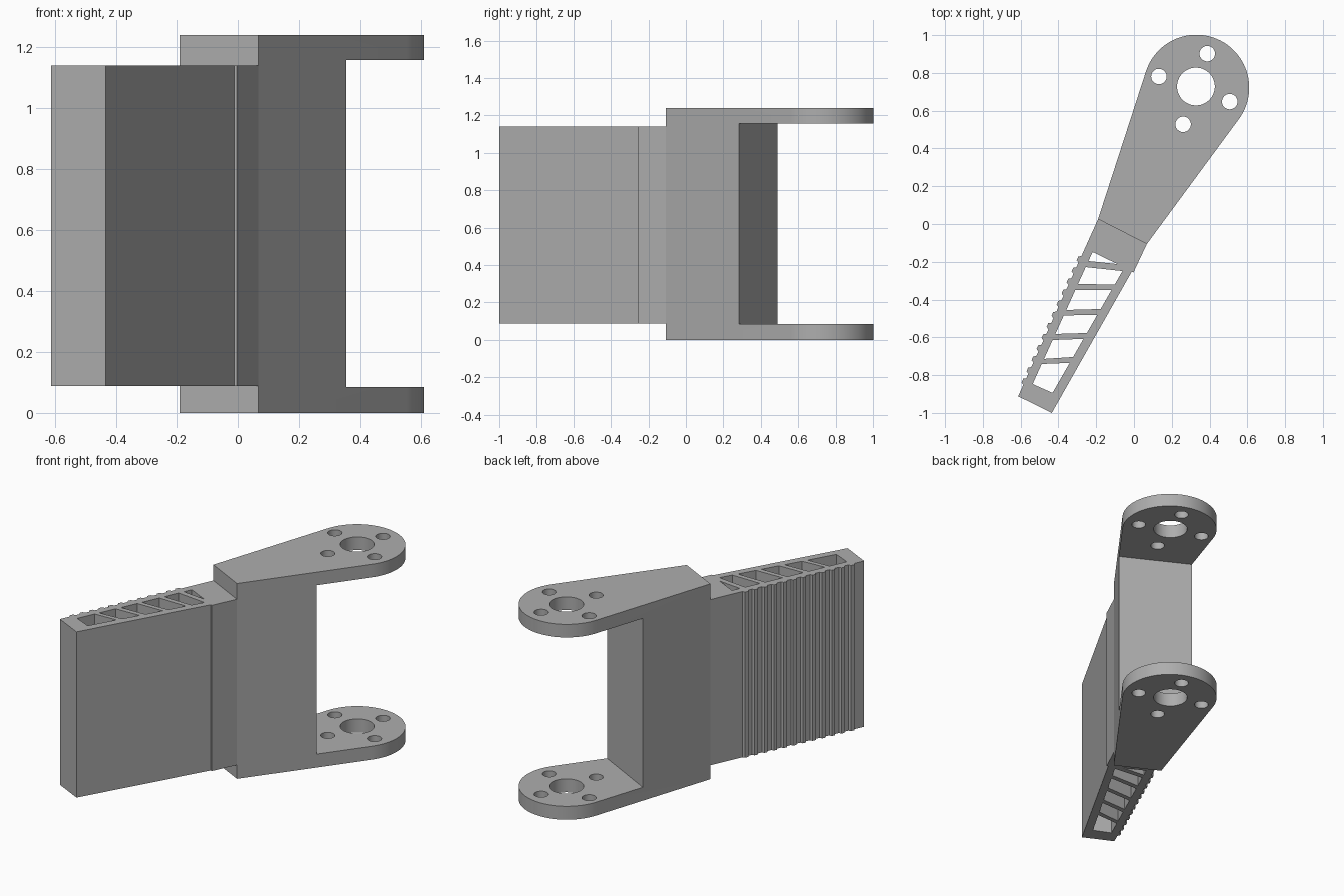
import bpy
import bmesh
from math import sin, cos, radians
from mathutils import Vector

if "Cube" in bpy.data.objects:
    bpy.data.objects.remove(bpy.data.objects["Cube"])

grey = bpy.data.materials.new("plain grey")
grey.use_nodes = True
grey.diffuse_color = (0.42, 0.42, 0.42, 1)
grey.node_tree.nodes["Principled BSDF"].inputs["Base Color"].default_value = grey.diffuse_color


def arc(center, radius, start, end, steps):
    """Points along an arc, angles in degrees."""
    angles = [radians(start + (end - start) * i / steps) for i in range(steps + 1)]
    return [Vector((center[0] + radius * cos(a), center[1] + radius * sin(a))) for a in angles]


def circle(center, radius, steps=32):
    return arc(center, radius, 0, 360, steps)[:-1]


def prism(name, loops, bottom, top):
    """Filled outline with holes, extruded between two heights."""
    curve = bpy.data.curves.new(name, "CURVE")
    curve.dimensions = "2D"
    curve.fill_mode = "BOTH"
    curve.extrude = (top - bottom) / 2
    for loop in loops:
        spline = curve.splines.new("POLY")
        spline.points.add(len(loop) - 1)
        for point, (x, y) in zip(spline.points, loop):
            point.co = (x, y, 0, 1)
        spline.use_cyclic_u = True
    obj = bpy.data.objects.new(name, curve)
    obj.location.z = (top + bottom) / 2
    bpy.context.collection.objects.link(obj)
    bpy.ops.object.select_all(action="DESELECT")
    obj.select_set(True)
    bpy.context.view_layer.objects.active = obj
    bpy.ops.object.convert(target="MESH")
    obj = bpy.context.object
    bm = bmesh.new()
    bm.from_mesh(obj.data)
    bmesh.ops.remove_doubles(bm, verts=bm.verts, dist=0.0001)
    bmesh.ops.recalc_face_normals(bm, faces=bm.faces)
    bm.to_mesh(obj.data)
    bm.free()
    obj.data.materials.clear()
    obj.data.materials.append(grey)
    return obj


# Shared corners where the arm meets the bracket
base_left, base_right = Vector((-0.19, 0.026)), Vector((0.068, -0.106))

# Bracket: tapered body with round end, centre bore and four screw holes
hub = (0.33, 0.722)
outline = [base_left, base_right] + arc(hub, 0.28, -36.7, 162.4, 48)
screws = [(0.388, 0.902), (0.132, 0.781), (0.507, 0.648), (0.26, 0.528)]
holes = [circle((0.328, 0.728), 0.1, 48)] + [circle(c, 0.041) for c in screws]
bracket = prism("bracket", [outline] + holes, 0, 1.24)

# Mouth between the two lugs, cut square to the body axis
mouth_a, mouth_b = Vector((0.36, 0.28)), Vector((-0.043, 0.49))
across = (mouth_a - mouth_b).normalized()
along = Vector((-across.y, across.x))
a, b = mouth_a + across * 0.5, mouth_b - across * 0.5
mouth = prism("mouth_cutter", [[a, a + along, b + along, b]], 0.085, 1.157)
mouth.hide_render = True
cut = bracket.modifiers.new("mouth", "BOOLEAN")
cut.operation = "DIFFERENCE"
cut.solver = "EXACT"
cut.object = mouth
bpy.context.view_layer.objects.active = bracket
bpy.ops.object.modifier_apply(modifier=cut.name)
bpy.data.objects.remove(mouth)

# Arm outline, with a row of grip ridges on the left wall
tip_left, tip_right = Vector((-0.613, -0.912)), Vector((-0.435, -1.0))
wall = (tip_left - base_left).normalized()
out = Vector((wall.y, -wall.x))
arm = [tip_left, tip_right, Vector((-0.012, -0.253)), Vector((-0.003, -0.257)),
       base_right, base_left]
for i in range(12):
    start = base_left + wall * (0.215 + 0.0645 * i)
    arm += [start, start + wall * 0.008 + out * 0.014,
            start + wall * 0.03 + out * 0.014, start + wall * 0.038]


# Pockets between the thin walls, divided by slanted ribs
def left_wall(y):
    return Vector((-0.219 + (y + 0.148) * 0.454, y))


def right_wall(y):
    return Vector((-0.061 + (y + 0.249) * 0.574, y))


ribs = [  # left and right height of each pocket's upper then lower side
    (-0.228, -0.249, -0.318, -0.32),
    (-0.35, -0.35, -0.455, -0.45),
    (-0.484, -0.481, -0.582, -0.577),
    (-0.614, -0.608, -0.714, -0.704),
    (-0.741, -0.735, -0.847, -0.894),
]
pockets = [[left_wall(-0.148), Vector((-0.087, -0.212)), left_wall(-0.196)]]
for ul, ur, ll, lr in ribs:
    pockets.append([left_wall(ul), right_wall(ur), right_wall(lr), left_wall(ll)])
ribbed_arm = prism("ribbed_arm", [arm] + pockets, 0.088, 1.14)

# Smooth the round surfaces, keep edges sharp
bpy.ops.object.select_all(action="DESELECT")
for obj in (bracket, ribbed_arm):
    obj.select_set(True)
bpy.context.view_layer.objects.active = bracket
bpy.ops.object.shade_smooth_by_angle(angle=radians(20))
